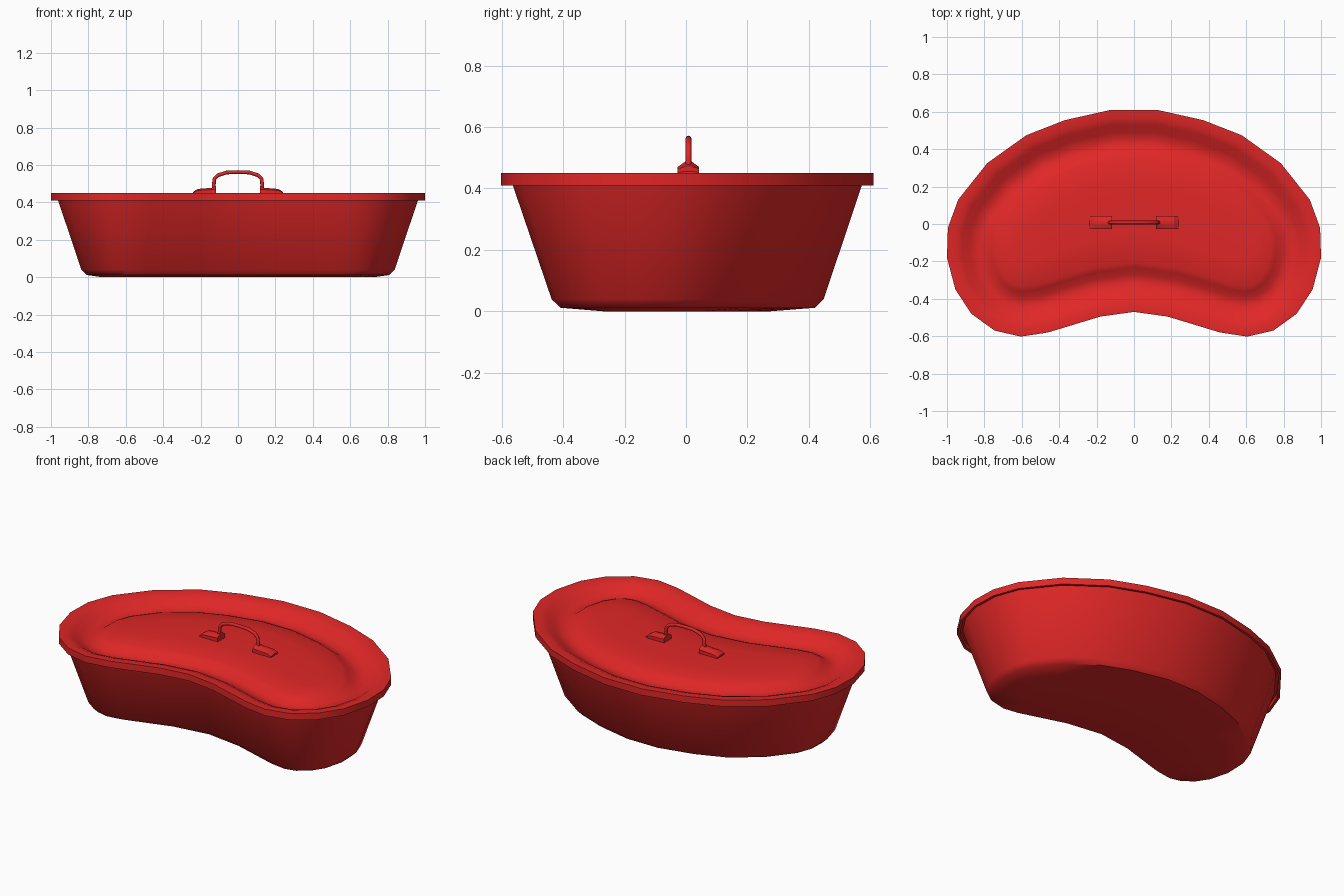
import bpy
import bmesh
import math
from mathutils import Vector

cube = bpy.data.objects.get("Cube")
if cube:
    bpy.data.objects.remove(cube, do_unlink=True)

red = bpy.data.materials.new("red enamel")
red.use_nodes = True
red.diffuse_color = (0.75, 0.02, 0.02, 1)
red.node_tree.nodes["Principled BSDF"].inputs["Base Color"].default_value = red.diffuse_color

# Kidney outline: right half, mirrored to a closed counter-clockwise loop
half = [(0.18, -0.495), (0.46, -0.58), (0.605, -0.602), (0.745, -0.57),
        (0.87, -0.48), (0.955, -0.35), (1, -0.18), (0.995, -0.02),
        (0.94, 0.13), (0.785, 0.325), (0.575, 0.475), (0.37, 0.555), (0.125, 0.61)]
outline = [Vector((0, -0.47))] + [Vector(p) for p in half]
outline += [Vector((-x, y)) for x, y in reversed(half)]


def inset(distance):
    """Outline moved inward, keeping the width even at the corners."""
    ring = []
    for i, p in enumerate(outline):
        before = (p - outline[i - 1]).normalized()
        after = (outline[(i + 1) % len(outline)] - p).normalized()
        inward = Vector((-before.y - after.y, before.x + after.x)).normalized()
        ring.append(p + inward * distance / inward.dot(Vector((-before.y, before.x))))
    return ring


def toward_spine(ring, amount):
    """Ring pulled toward a curved line through the middle of the kidney."""
    return [p.lerp(Vector((0.8 * p.x, 0.1 - 0.5 * p.x ** 2)), amount) for p in ring]


def finish(name, bm, angle=40):
    bmesh.ops.recalc_face_normals(bm, faces=bm.faces)
    mesh = bpy.data.meshes.new(name)
    bm.to_mesh(mesh)
    bm.free()
    obj = bpy.data.objects.new(name, mesh)
    bpy.context.collection.objects.link(obj)
    mesh.materials.append(red)
    bpy.ops.object.select_all(action='DESELECT')
    obj.select_set(True)
    bpy.context.view_layer.objects.active = obj
    bpy.ops.object.shade_smooth_by_angle(angle=math.radians(angle))
    return obj


def skin(name, rings, angle=40):
    """Bridge a list of closed 3D rings and cap both ends."""
    bm = bmesh.new()
    rows = [[bm.verts.new(p) for p in ring] for ring in rings]
    for a, b in zip(rows, rows[1:]):
        for i in range(len(a)):
            j = (i + 1) % len(a)
            bm.faces.new((a[i], a[j], b[j], b[i]))
    for cap in (rows[0], rows[-1]):
        bm.faces.new(cap)
    bmesh.ops.triangulate(bm, faces=[f for f in bm.faces if len(f.verts) > 4])
    return finish(name, bm, angle)


def level(ring, z):
    return [(p.x, p.y, z) for p in ring]


# Dish: outer floor, flared wall, rim, inner wall, inner floor
dish = [level(toward_spine(inset(0.2), 0.45), 0)]
dish += [level(inset(d), z) for d, z in
         [(0.19, 0.012), (0.162, 0.04), (0.038, 0.41), (0.03, 0.434),
          (0.045, 0.434), (0.178, 0.05), (0.2, 0.03)]]
dish.append(level(toward_spine(inset(0.2), 0.45), 0.018))
skin("dish", dish)

# Lid: raised rim, sunken channel and gently domed centre, with hanging skirt
surface = [(0.045, 0.45), (0.08, 0.436), (0.12, 0.41), (0.16, 0.395),
           (0.2, 0.4), (0.235, 0.424), (0.265, 0.437)]
core = inset(0.265)
thickness = 0.014
lid = [level(toward_spine(core, 0.5), 0.446 - thickness)]
lid += [level(inset(d), z - thickness) for d, z in reversed(surface)]
lid += [level(inset(d), z) for d, z in [(0.015, 0.436), (0.015, 0.41), (0, 0.41), (0, 0.45)]]
lid += [level(inset(d), z) for d, z in surface]
lid.append(level(toward_spine(core, 0.5), 0.446))
skin("lid", lid)

# Handle feet: small blocks with a sloped roof that rises toward the grip
centre_y = 0.008
for side, label in ((1, "left"), (-1, "right")):
    sections = [(0.24, 0.452, 0.456), (0.215, 0.464, 0.472),
                (0.14, 0.468, 0.478), (0.118, 0.47, 0.488)]
    rings = [[(side * x, centre_y + y, z) for y, z in
              [(-0.035, 0.437), (0.035, 0.437), (0.035, eave),
               (0.01, ridge), (-0.01, ridge), (-0.035, eave)]]
             for x, eave, ridge in sections]
    skin(label + "_handle_foot", rings, 20)

# Handle grip: eight-sided bar swept along an arch
arch = [(0.131, 0.44), (0.13, 0.49), (0.126, 0.525), (0.108, 0.545), (0.06, 0.56)]
path = arch + [(0, 0.562)] + [(-x, z) for x, z in reversed(arch)]
rings = []
for i, (x, z) in enumerate(path):
    ahead, behind = path[min(i + 1, len(path) - 1)], path[max(i - 1, 0)]
    along = Vector((ahead[0] - behind[0], 0, ahead[1] - behind[1])).normalized()
    across = Vector((0, 1, 0))
    out = along.cross(across)
    rings.append([Vector((x, centre_y, z)) + 0.01 * (math.cos(t) * across + math.sin(t) * out)
                  for t in (k * math.tau / 8 for k in range(8))])
skin("handle_grip", rings, 50)
